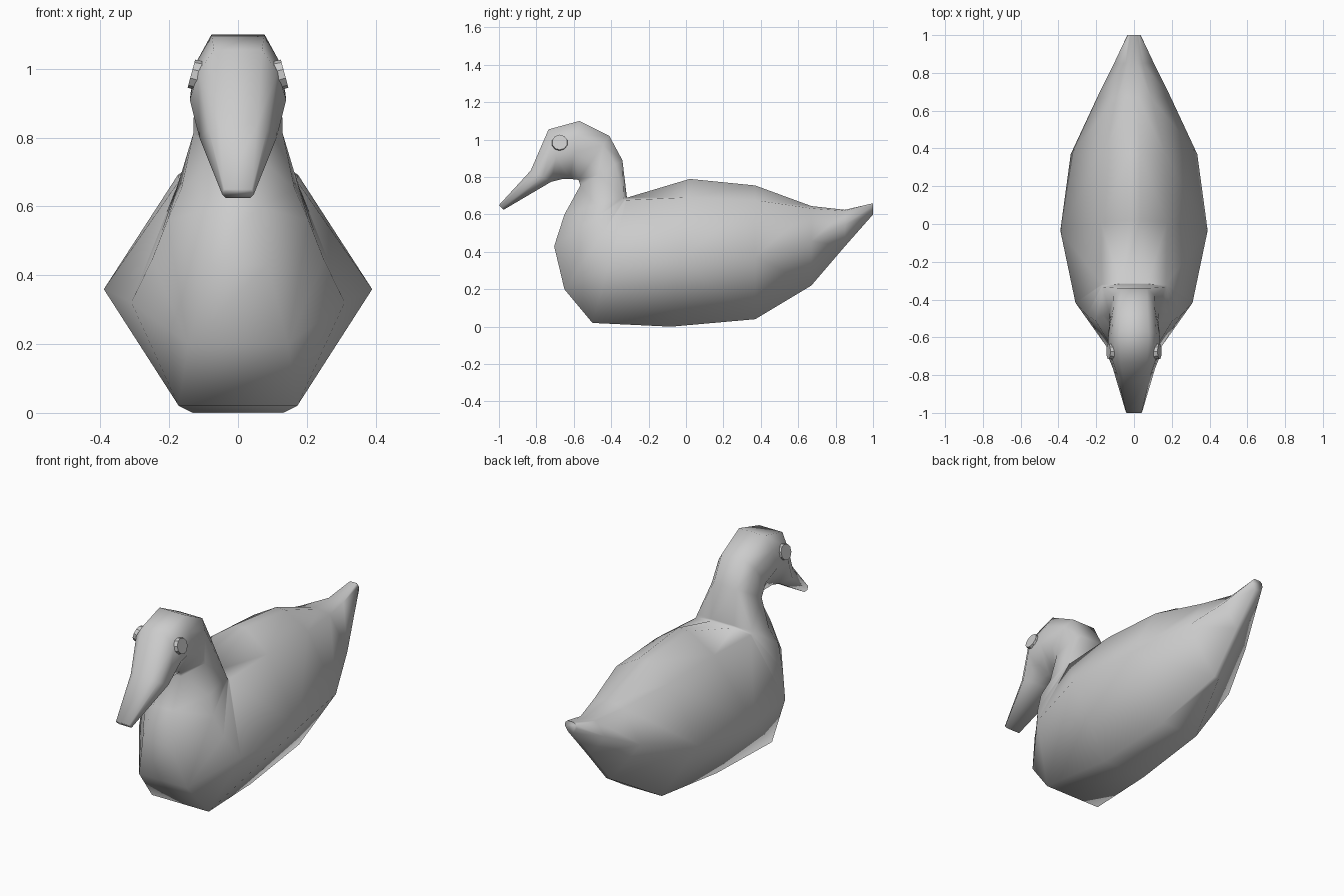
import bpy, bmesh, math
from mathutils import Vector

if "Cube" in bpy.data.objects:
    bpy.data.objects.remove(bpy.data.objects["Cube"])


def finish(bm, name, angle):
    bmesh.ops.recalc_face_normals(bm, faces=bm.faces)
    mesh = bpy.data.meshes.new(name)
    bm.to_mesh(mesh)
    bm.free()
    ob = bpy.data.objects.new(name, mesh)
    bpy.context.collection.objects.link(ob)
    bpy.ops.object.select_all(action='DESELECT')
    ob.select_set(True)
    bpy.context.view_layer.objects.active = ob
    bpy.ops.object.shade_smooth_by_angle(angle=math.radians(angle))
    return ob


# Sections: top y, z, bottom y, z, half widths (top, upper, middle, bottom), heights (upper, middle)
sections = [
    # tail and body
    (1.00, .66, 1.00, .60, .02, .032, .035, .015, .8, .5),
    (.85, .625, .85, .43, .015, .045, .106, .015, .97, .6),
    (.67, .645, .67, .22, .02, .09, .195, .015, .97, .56),
    (.37, .755, .37, .04, .03, .165, .335, .112, .89, .47),
    (.02, .79, -.08, .00, .035, .175, .39, .132, .875, .455),
    (-.315, .69, -.50, .02, .07, .17, .31, .172, .98, .45),
    # breast
    (-.315, .69, -.65, .20, .07, .17, .25, .145, .97, .5),
    (-.315, .69, -.705, .43, .07, .17, .205, .085, .96, .5),
    (-.317, .70, -.65, .60, .07, .165, .165, .058, .95, .5),
    # neck and head
    (-.34, .89, -.565, .755, .07, .108, .13, .05, .83, .42),
    (-.41, 1.02, -.575, .785, .07, .11, .128, .055, .8, .4),
    (-.57, 1.10, -.62, .79, .077, .118, .138, .06, .76, .45),
    (-.735, 1.055, -.66, .79, .07, .115, .14, .06, .76, .45),
    # beak
    (-.83, .835, -.72, .775, .055, .085, .112, .06, .8, .4),
    (-1.0, .65, -.975, .625, .04, .044, .046, .036, .7, .4),
]

# duck skin lofted through the sections, side quads split along the outer diagonal
bm = bmesh.new()
rings = []
for ty, tz, by, bz, wt, wu, wm, wb, hu, hm in sections:
    top, bot = Vector((0, ty, tz)), Vector((0, by, bz))
    half = [(wb, 0), (wm, hm), (wu, hu), (wt, 1)]
    pts = half + [(-w, h) for w, h in reversed(half)]
    rings.append([bm.verts.new(bot.lerp(top, h) + Vector((w, 0, 0))) for w, h in pts])
for a, b in zip(rings, rings[1:]):
    for i in range(8):
        p, q, r, s = a[i], a[(i + 1) % 8], b[(i + 1) % 8], b[i]
        if i in (3, 7):
            bm.faces.new((p, q, r, s))
        elif abs(p.co.x + r.co.x) > abs(q.co.x + s.co.x):
            bm.faces.new((p, q, r))
            bm.faces.new((p, r, s))
        else:
            bm.faces.new((p, q, s))
            bm.faces.new((q, r, s))
bm.faces.new(rings[0])
bm.faces.new(rings[-1])
bmesh.ops.remove_doubles(bm, verts=bm.verts, dist=.0005)
finish(bm, "duck_body", 85)

# eyes: thin tilted discs
for side, name in ((1, "eye_left"), (-1, "eye_right")):
    bm = bmesh.new()
    bmesh.ops.create_cone(bm, cap_ends=True, segments=10, radius1=.044, radius2=.042, depth=.03)
    ob = finish(bm, name, 30)
    ob.location = (side * .121, -.675, .982)
    ob.rotation_euler = Vector((side, 0, .27)).to_track_quat('Z', 'Y').to_euler()
